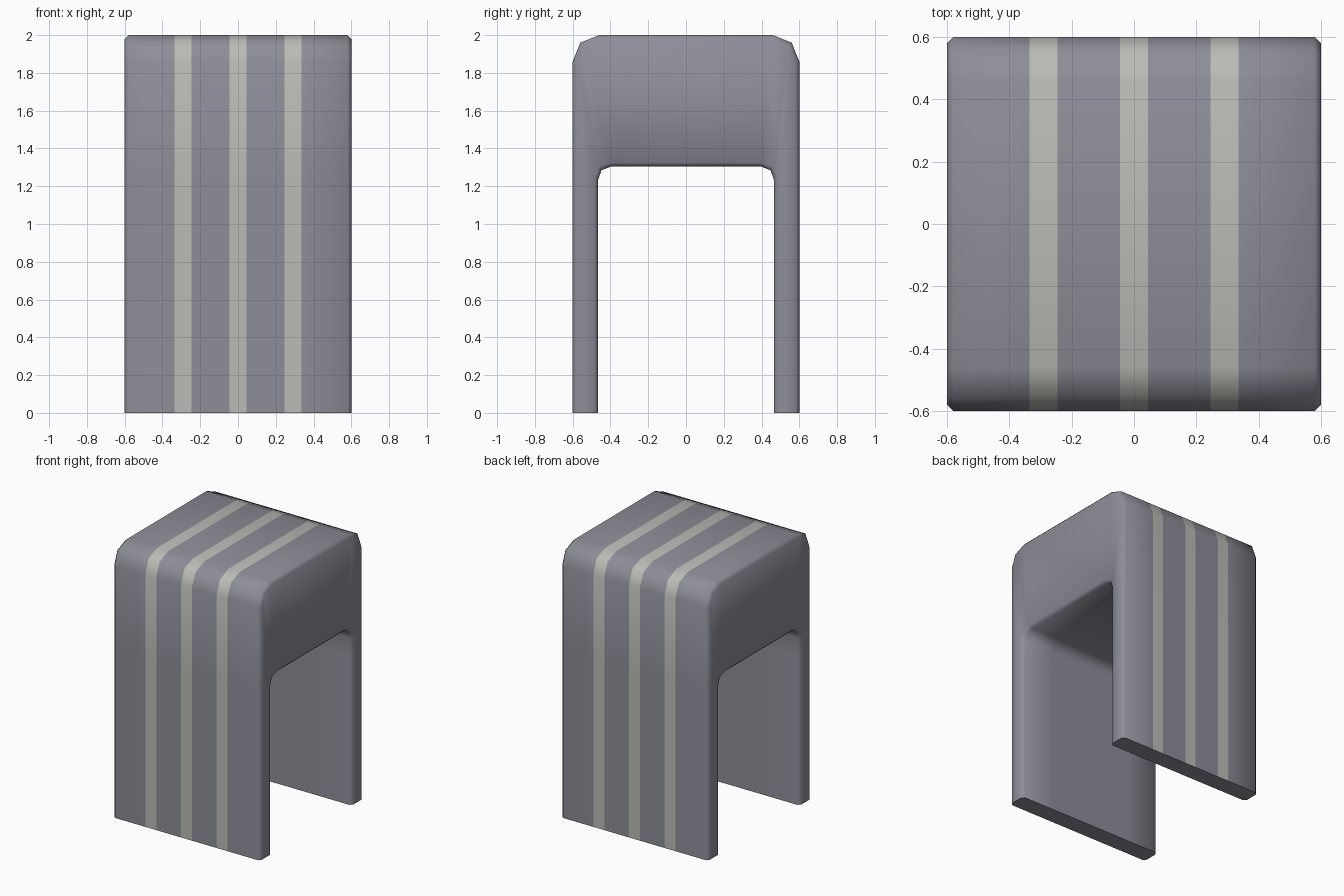
import bpy, bmesh, math

if "Cube" in bpy.data.objects:
    bpy.data.objects.remove(bpy.data.objects["Cube"])


def material(name, rgb):
    m = bpy.data.materials.new(name)
    m.diffuse_color = (*rgb, 1)
    m.use_nodes = True
    m.node_tree.nodes["Principled BSDF"].inputs["Base Color"].default_value = m.diffuse_color
    return m


def mirrored(half):
    # half profile on the -y side, continued down the +y side
    return half + [(-y, z) for y, z in reversed(half)]


# Arch profile in y-z: outer skin and inner opening, paired point by point
outer = mirrored([(-0.6, 0), (-0.6, 1.25), (-0.6, 1.86), (-0.56, 1.96), (-0.46, 2.0)])
inner = mirrored([(-0.465, 0), (-0.465, 1.1), (-0.465, 1.235), (-0.447, 1.285), (-0.395, 1.305)])
n = len(outer)

# Slices across the width, with the stripe borders as cuts
stripes = [(c - 0.045, c + 0.045) for c in (-0.29, 0, 0.29)]
xs = [-0.6] + [x for s in stripes for x in s] + [0.6]

bm = bmesh.new()
out = [[bm.verts.new((x, y, z)) for y, z in outer] for x in xs]
inn = [[bm.verts.new((x, y, z)) for y, z in inner] for x in xs]

for k in range(len(xs) - 1):
    for i in range(n - 1):
        # Outer skin, every second strip is a stripe
        f = bm.faces.new((out[k][i], out[k + 1][i], out[k + 1][i + 1], out[k][i + 1]))
        f.material_index = k % 2
        # Opening
        bm.faces.new((inn[k][i], inn[k][i + 1], inn[k + 1][i + 1], inn[k + 1][i]))
    # Leg bottoms
    for i in (0, n - 1):
        bm.faces.new((out[k][i], inn[k][i], inn[k + 1][i], out[k + 1][i]))

# Side faces
for k in (0, len(xs) - 1):
    for i in range(n - 1):
        bm.faces.new((out[k][i], out[k][i + 1], inn[k][i + 1], inn[k][i]))
bmesh.ops.recalc_face_normals(bm, faces=bm.faces)

# Small chamfer along the side outlines
rim = [bm.edges.get((ring[k][i], ring[k][i + 1]))
       for k in (0, len(xs) - 1) for ring in (out, inn) for i in range(n - 1)]
bmesh.ops.bevel(bm, geom=rim, offset=0.02, offset_type='OFFSET', segments=1,
                profile=0.5, affect='EDGES', clamp_overlap=True, material=-1)

mesh = bpy.data.meshes.new("striped_arch")
bm.to_mesh(mesh)
bm.free()
mesh.materials.append(material("body_grey", (0.27, 0.27, 0.32)))
mesh.materials.append(material("stripe_grey", (0.50, 0.50, 0.47)))

arch = bpy.data.objects.new("striped_arch", mesh)
bpy.context.collection.objects.link(arch)
bpy.context.view_layer.objects.active = arch
arch.select_set(True)
bpy.ops.object.shade_smooth_by_angle(angle=math.radians(60))
